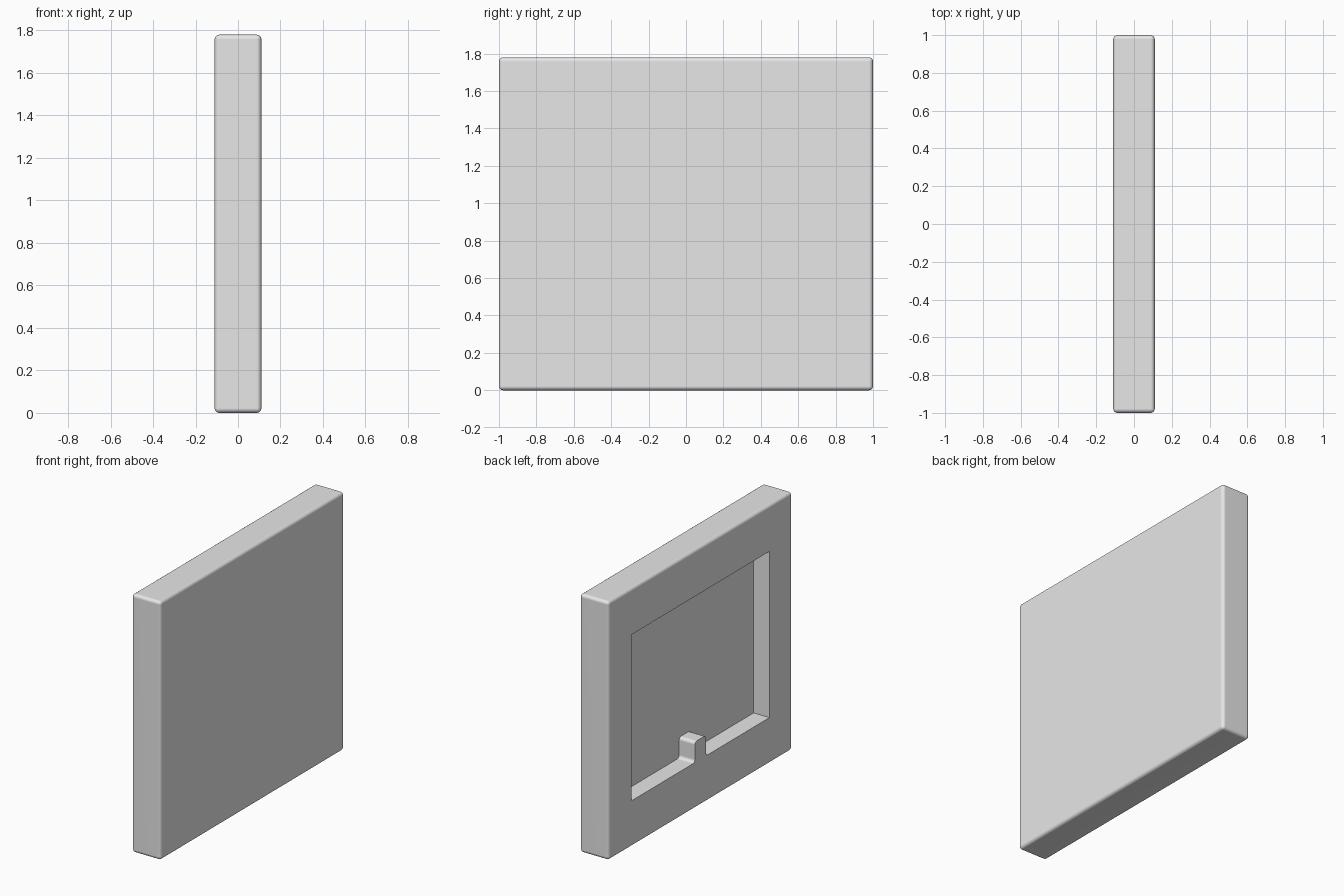
import bpy
import bmesh

if "Cube" in bpy.data.objects:
    bpy.data.objects.remove(bpy.data.objects["Cube"], do_unlink=True)

THICK, WIDTH, HEIGHT = 0.22, 2.0, 1.78
EDGE = 0.022
FLOOR_X = 0.01                # depth of the recess floor
HALF_OPEN, LOW, HIGH = 0.75, 0.318, 1.462
PEG_HALF, PEG_TOP, FILLET = 0.06, 0.46, 0.022


def make_object(name, bm):
    mesh = bpy.data.meshes.new(name)
    bmesh.ops.recalc_face_normals(bm, faces=bm.faces)
    bm.to_mesh(mesh)
    bm.free()
    obj = bpy.data.objects.new(name, mesh)
    bpy.context.collection.objects.link(obj)
    return obj


# Single grey finish
grey = bpy.data.materials.new("light_grey")
grey.use_nodes = True
colour = (0.8, 0.8, 0.8, 1)
grey.diffuse_color = colour
grey.node_tree.nodes["Principled BSDF"].inputs["Base Color"].default_value = colour

# Slab with rounded outer edges
bm = bmesh.new()
bmesh.ops.create_cube(bm, size=1)
for v in bm.verts:
    v.co = (v.co.x * THICK, v.co.y * WIDTH, (v.co.z + 0.5) * HEIGHT)
bmesh.ops.bevel(bm, geom=bm.edges[:], offset=EDGE, segments=4,
                profile=0.5, affect='EDGES')
panel = make_object("recessed_panel", bm)
panel.data.materials.append(grey)

# Recess cutter: rectangle with a rounded notch that leaves the peg standing
outline = [(-HALF_OPEN, LOW), (-PEG_HALF, LOW), (-PEG_HALF, PEG_TOP),
           (PEG_HALF, PEG_TOP), (PEG_HALF, LOW), (HALF_OPEN, LOW),
           (HALF_OPEN, HIGH), (-HALF_OPEN, HIGH)]
bm = bmesh.new()
verts = [bm.verts.new((FLOOR_X, y, z)) for y, z in outline]
bm.faces.new(verts)
bmesh.ops.bevel(bm, geom=verts[1:5], offset=FILLET, segments=5,
                profile=0.5, affect='VERTICES')
sides = bmesh.ops.extrude_face_region(bm, geom=bm.faces[:], use_keep_orig=True)
moved = [g for g in sides["geom"] if isinstance(g, bmesh.types.BMVert)]
bmesh.ops.translate(bm, verts=moved, vec=(-THICK, 0, 0))
cutter = make_object("recess_cutter", bm)
cutter.hide_render = True

# Cut the recess, then shade smoothly with crisp flats
cut = panel.modifiers.new("recess", 'BOOLEAN')
cut.operation = 'DIFFERENCE'
cut.solver = 'EXACT'
cut.object = cutter
bpy.ops.object.select_all(action='DESELECT')
panel.select_set(True)
bpy.context.view_layer.objects.active = panel
bpy.ops.object.modifier_apply(modifier=cut.name)
bpy.data.objects.remove(cutter, do_unlink=True)
bpy.ops.object.shade_smooth_by_angle(angle=0.6)
weighted = panel.modifiers.new("flat_faces", 'WEIGHTED_NORMAL')
weighted.keep_sharp = True
